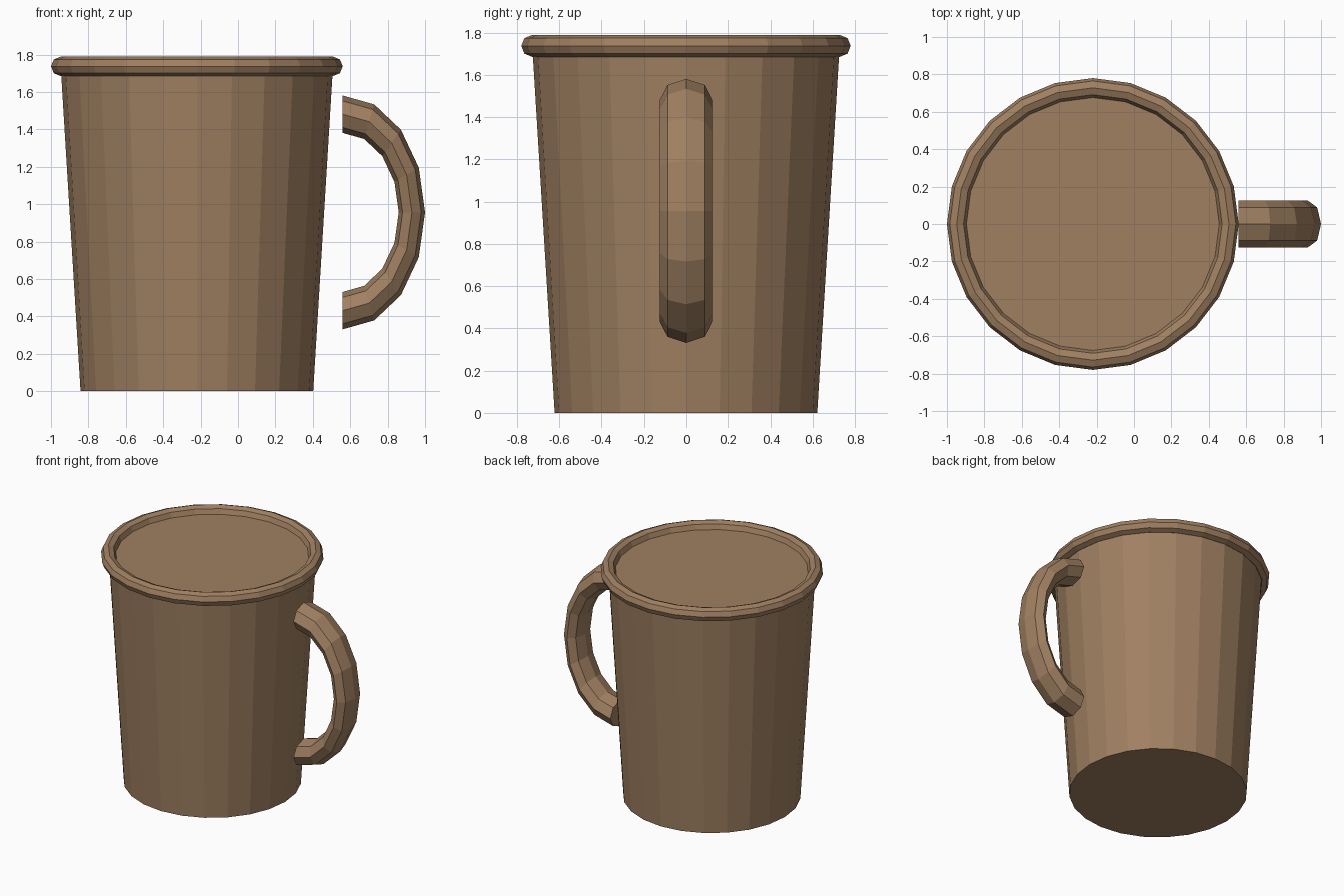
import bpy, bmesh
from math import radians
from mathutils import Matrix

cube = bpy.data.objects.get("Cube")
if cube:
    bpy.data.objects.remove(cube)

CUP_X = -0.22      # axis of the cup
SIDES = 24
RIM_Z = 1.737

# One brown for the whole mug
brown = bpy.data.materials.new("warm_brown")
color = (0.35, 0.215, 0.12, 1)
brown.diffuse_color = color
brown.use_nodes = True
brown.node_tree.nodes["Principled BSDF"].inputs["Base Color"].default_value = color


def finish(name):
    obj = bpy.context.object
    obj.name = obj.data.name = name
    obj.data.materials.clear()
    obj.data.materials.append(brown)
    bpy.ops.object.shade_flat()
    return obj


# Tapered body; its top cap is the surface inside the rim
bpy.ops.mesh.primitive_cone_add(vertices=SIDES, radius1=0.622, radius2=0.728,
                                depth=RIM_Z, location=(CUP_X, 0, RIM_Z / 2))
finish("cup_body")

# Rounded rim
bpy.ops.mesh.primitive_torus_add(major_segments=SIDES, minor_segments=8,
                                 major_radius=0.728, minor_radius=0.052,
                                 location=(CUP_X, 0, RIM_Z))
finish("rim")

# Handle: half of a ring, cut flat and squashed towards the cup
bpy.ops.mesh.primitive_torus_add(major_segments=16, minor_segments=8,
                                 major_radius=0.525, minor_radius=0.1)
handle = finish("handle")
bm = bmesh.new()
bm.from_mesh(handle.data)
cut = bmesh.ops.bisect_plane(bm, geom=bm.verts[:] + bm.edges[:] + bm.faces[:],
                             dist=0.0001, plane_co=(0, 0, 0),
                             plane_no=(1, 0, 0), clear_inner=True)
bmesh.ops.holes_fill(bm, edges=[e for e in bm.edges if e.is_boundary], sides=0)
bm.transform(Matrix.Translation((0.56, 0, 0.956))
             @ Matrix.Rotation(radians(90), 4, "X")
             @ Matrix.Diagonal((0.704, 1, 1.25, 1)))
bmesh.ops.recalc_face_normals(bm, faces=bm.faces[:])
bm.to_mesh(handle.data)
bm.free()
